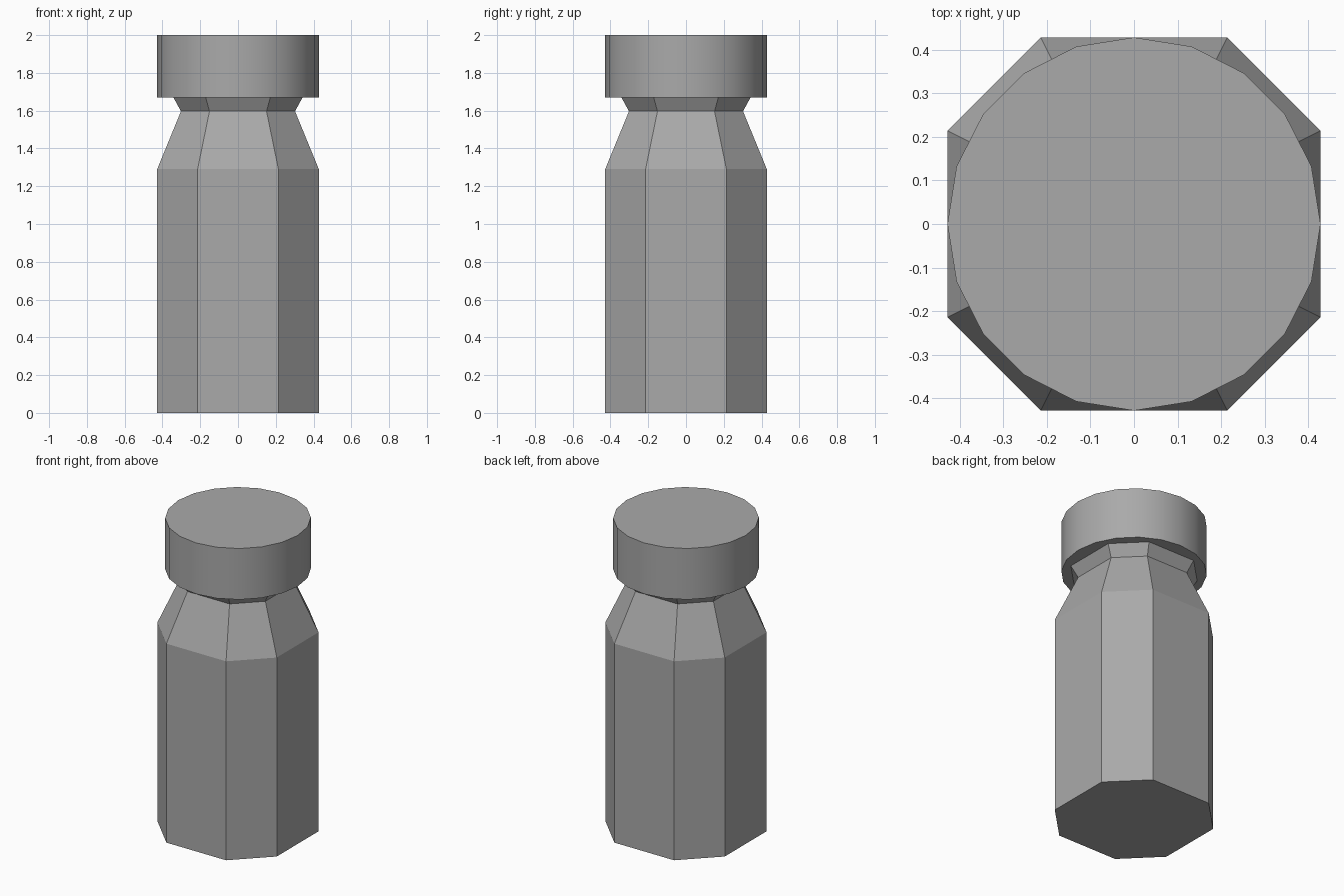
import bpy
import bmesh
import math

if "Cube" in bpy.data.objects:
    bpy.data.objects.remove(bpy.data.objects["Cube"])

grey = bpy.data.materials.new("plain grey")
grey.diffuse_color = (0.4, 0.4, 0.4, 1)
grey.use_nodes = True
grey.node_tree.nodes["Principled BSDF"].inputs["Base Color"].default_value = grey.diffuse_color


def octagon(r):
    """Square of half width r with its corners cut at half the side."""
    h = r / 2
    return [(r, -h), (r, h), (h, r), (-h, r), (-r, h), (-r, -h), (-h, -r), (h, -r)]


def circle(r, sides=20):
    return [(r * math.cos(2 * math.pi * i / sides), r * math.sin(2 * math.pi * i / sides))
            for i in range(sides)]


def loft(name, outline, levels, smooth=False):
    """Stack outlines of (radius, height), join them and close both ends."""
    bm = bmesh.new()
    rings = [[bm.verts.new((x, y, z)) for x, y in outline(r)] for r, z in levels]
    for low, high in zip(rings, rings[1:]):
        n = len(low)
        for i in range(n):
            j = (i + 1) % n
            face = bm.faces.new((low[i], low[j], high[j], high[i]))
            face.smooth = smooth
    bm.faces.new(rings[0][::-1])
    bm.faces.new(rings[-1])
    for edge in bm.edges:
        edge.smooth = edge.calc_face_angle(0) < math.radians(30)
    mesh = bpy.data.meshes.new(name)
    bm.to_mesh(mesh)
    bm.free()
    mesh.materials.append(grey)
    obj = bpy.data.objects.new(name, mesh)
    bpy.context.collection.objects.link(obj)
    return obj


# Eight-sided body with sloping shoulder and flared neck
loft("bottle_body", octagon, [(0.428, 0), (0.428, 1.29), (0.302, 1.597), (0.342, 1.67)])

# Round cap with smooth side
loft("bottle_cap", circle, [(0.428, 1.669), (0.428, 2.0)], smooth=True)
